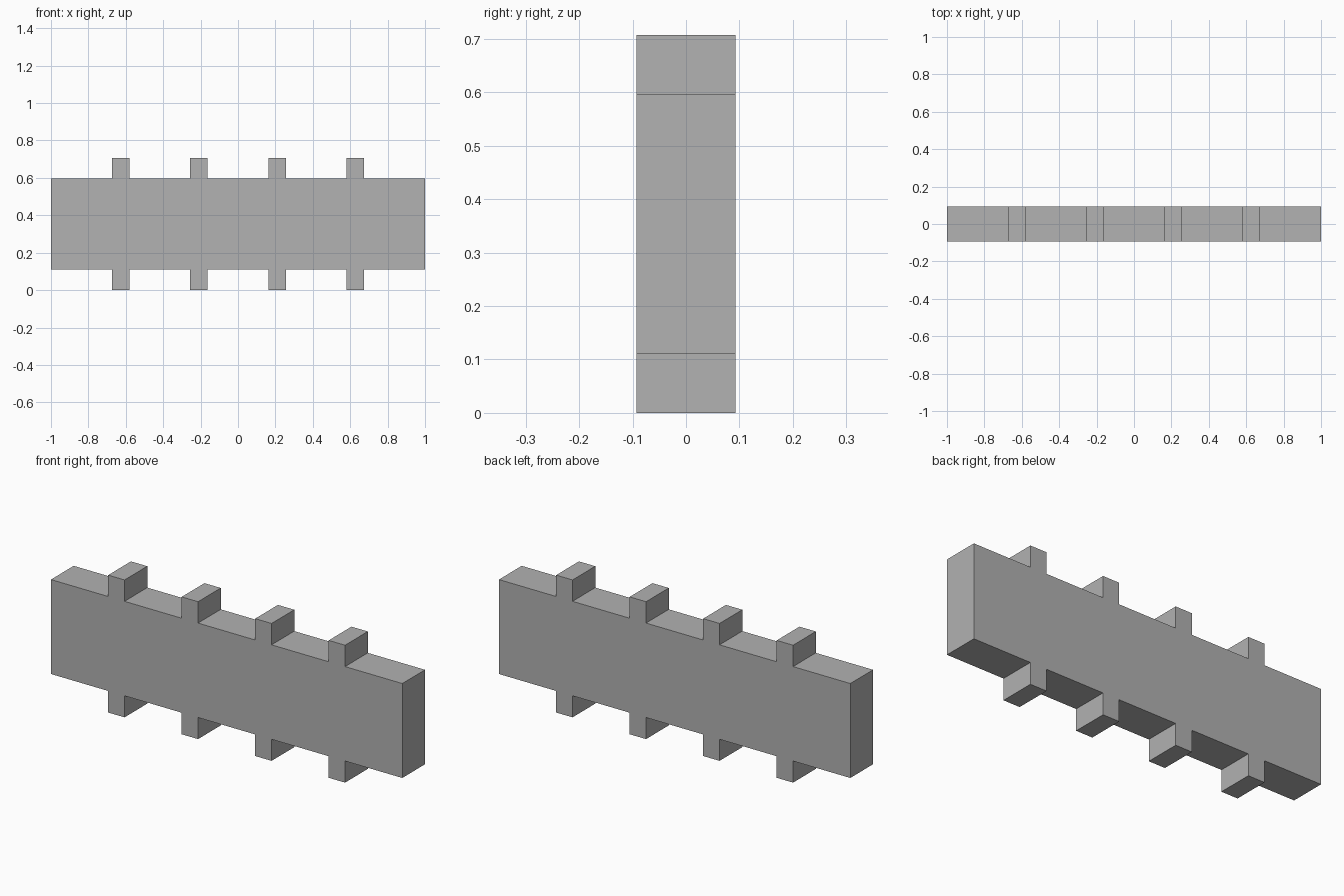
import bpy
import bmesh
from mathutils import Vector

# Remove the default object
cube = bpy.data.objects.get("Cube")
if cube:
    bpy.data.objects.remove(cube, do_unlink=True)

# Main dimensions
HALF_LENGTH = 1.0
HALF_DEPTH = 0.0925
HEIGHT = 0.707
BODY_BOTTOM, BODY_TOP = 0.111, 0.597
TAB_SPACING = 0.4185
TAB_HALF_WIDTH = 0.0465
TAB_CENTRES = [(i - 1.5) * TAB_SPACING for i in range(4)]

# Single flat colour
grey = bpy.data.materials.new("plain_grey")
grey.use_nodes = True
colour = (0.445, 0.445, 0.445, 1)
grey.diffuse_color = colour
grey.node_tree.nodes["Principled BSDF"].inputs["Base Color"].default_value = colour


def toothed_edge(base, tip):
    """Left-to-right outline of one long edge with its square tabs."""
    points = [(-HALF_LENGTH, base)]
    for c in TAB_CENTRES:
        left, right = c - TAB_HALF_WIDTH, c + TAB_HALF_WIDTH
        points += [(left, base), (left, tip), (right, tip), (right, base)]
    return points + [(HALF_LENGTH, base)]


# Board with tabs: closed outline extruded through the depth
outline = toothed_edge(BODY_BOTTOM, 0) + toothed_edge(BODY_TOP, HEIGHT)[::-1]
bm = bmesh.new()
face = bm.faces.new([bm.verts.new((x, -HALF_DEPTH, z)) for x, z in outline])
result = bmesh.ops.extrude_face_region(bm, geom=[face], use_keep_orig=True)
back = [g for g in result["geom"] if isinstance(g, bmesh.types.BMVert)]
bmesh.ops.translate(bm, verts=back, vec=Vector((0, 2 * HALF_DEPTH, 0)))
bmesh.ops.recalc_face_normals(bm, faces=bm.faces)

mesh = bpy.data.meshes.new("tabbed_board")
bm.to_mesh(mesh)
bm.free()
mesh.materials.append(grey)
board = bpy.data.objects.new("tabbed_board", mesh)
bpy.context.collection.objects.link(board)
